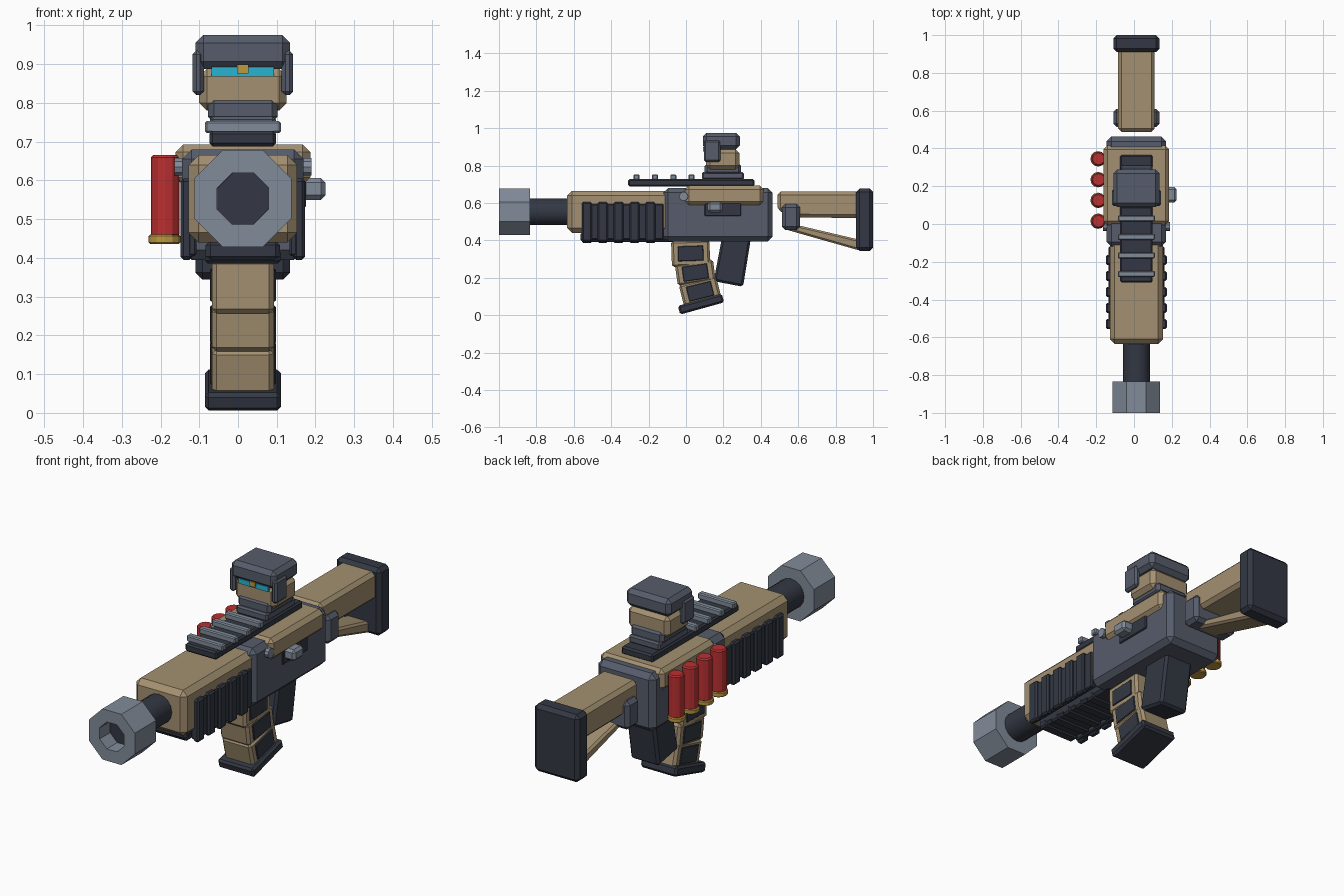
import bpy, bmesh, math
from mathutils import Matrix, Vector

if "Cube" in bpy.data.objects:
    bpy.data.objects.remove(bpy.data.objects["Cube"])

CX = 0.0125  # centre line of the body


def material(name, rgb):
    m = bpy.data.materials.new(name)
    m.diffuse_color = (*rgb, 1)
    m.use_nodes = True
    m.node_tree.nodes["Principled BSDF"].inputs["Base Color"].default_value = m.diffuse_color
    return m


TAN = material("tan", (0.37, 0.28, 0.165))
GREY = material("slate grey", (0.092, 0.107, 0.145))
DARK = material("dark slate", (0.033, 0.039, 0.056))
LIGHT = material("light steel", (0.22, 0.26, 0.32))
RED = material("red", (0.5, 0.03, 0.032))
GOLD = material("gold", (0.52, 0.32, 0.05))
TEAL = material("teal", (0.02, 0.46, 0.64))


def finish(bm, name, mat, bevel=0.0):
    if bevel:
        bmesh.ops.bevel(bm, geom=bm.edges[:], offset=bevel, segments=1,
                        affect='EDGES', clamp_overlap=True)
    bmesh.ops.recalc_face_normals(bm, faces=bm.faces[:])
    me = bpy.data.meshes.new(name)
    bm.to_mesh(me)
    bm.free()
    me.materials.append(mat)
    ob = bpy.data.objects.new(name, me)
    bpy.context.collection.objects.link(ob)
    return ob


def box(name, mat, x, y, z, bevel=0.0, tilt=0.0):
    """Chamfered box from its ranges, tilted about x around its centre."""
    bm = bmesh.new()
    bmesh.ops.create_cube(bm, size=1)
    size = Vector((x[1] - x[0], y[1] - y[0], z[1] - z[0]))
    bmesh.ops.scale(bm, vec=size, verts=bm.verts)
    ob = finish(bm, name, mat, bevel)
    mid = Vector((sum(x) / 2, sum(y) / 2, sum(z) / 2))
    ob.data.transform(Matrix.Translation(mid) @ Matrix.Rotation(math.radians(tilt), 4, 'X'))
    return ob


def mid_box(name, mat, half, y, z, bevel=0.0, tilt=0.0):
    return box(name, mat, (CX - half, CX + half), y, z, bevel, tilt)


def side_profile(name, mat, half, pts, bevel=0.0):
    """Side outline in (y, z) extruded across the centre line."""
    bm = bmesh.new()
    f = bm.faces.new([bm.verts.new((CX - half, *p)) for p in pts])
    r = bmesh.ops.extrude_face_region(bm, geom=[f])
    vs = [v for v in r['geom'] if isinstance(v, bmesh.types.BMVert)]
    bmesh.ops.translate(bm, vec=(2 * half, 0, 0), verts=vs)
    return finish(bm, name, mat, bevel)


def cylinder(name, mat, centre, r, length, axis, sides, bevel=0.0):
    bm = bmesh.new()
    bmesh.ops.create_cone(bm, cap_ends=True, segments=sides, radius1=r, radius2=r, depth=length)
    if bevel:
        rims = [e for e in bm.edges if abs(e.verts[0].co.z - e.verts[1].co.z) < 1e-5]
        bmesh.ops.bevel(bm, geom=rims, offset=bevel, segments=1, affect='EDGES')
    ob = finish(bm, name, mat)
    rot = {'X': Matrix.Rotation(math.pi / 2, 4, 'Y'),
           'Y': Matrix.Rotation(math.pi / 2, 4, 'X'), 'Z': Matrix()}[axis]
    ob.data.transform(Matrix.Translation(centre) @ rot)
    return ob


# Barrel and hollow octagonal muzzle
BZ = 0.553
barrel = cylinder("barrel", DARK, (CX, -0.75, BZ), 0.072, 0.34, 'Y', 16)
bpy.context.view_layer.objects.active = barrel
barrel.select_set(True)
bpy.ops.object.shade_smooth_by_angle()
bm = bmesh.new()
rings = []
outer = 0.125 / math.cos(math.pi / 8)
for r, y in ((outer, -1.0), (outer, -0.835), (0.07, -0.835), (0.072, -1.0)):
    rings.append([bm.verts.new((CX + r * math.cos(a), y, BZ + r * math.sin(a)))
                  for a in [math.pi / 8 + i * math.pi / 4 for i in range(8)]])
for k in range(4):
    a, b = rings[k], rings[(k + 1) % 4]
    for i in range(8):
        j = (i + 1) % 8
        bm.faces.new((a[i], a[j], b[j], b[i]))
finish(bm, "muzzle", LIGHT)

# Handguard with ribbed side plates and lower plate
mid_box("handguard", TAN, 0.14, (-0.635, -0.08), (0.44, 0.665), 0.025)
mid_box("lower_guard", DARK, 0.096, (-0.565, -0.06), (0.392, 0.445), 0.012)
for s, tag in ((-1, "left"), (1, "right")):
    xs = sorted((CX + s * 0.12, CX + s * 0.148))
    box("guard_plate_" + tag, DARK, xs, (-0.555, -0.12), (0.405, 0.595), 0.005)
    xr = sorted((CX + s * 0.13, CX + s * 0.161))
    for i in range(5):
        y = -0.53 + i * 0.085
        box(f"guard_rib_{tag}_{i}", DARK, xr, (y - 0.027, y + 0.027), (0.395, 0.605), 0.008)
for i in range(5):
    y = -0.53 + i * 0.085
    mid_box(f"lower_rib_{i}", DARK, 0.098, (y - 0.027, y + 0.027), (0.385, 0.42), 0.008)

# Receiver, top cover, pins, ejection port and bolt handle
mid_box("receiver", GREY, 0.157, (-0.12, 0.463), (0.395, 0.68), 0.025)
mid_box("top_cover", TAN, 0.174, (-0.005, 0.415), (0.587, 0.693), 0.02)
for s in (-1, 1):
    cylinder("pin", LIGHT, (CX + s * 0.162, -0.013, 0.635), 0.024, 0.03, 'X', 10)
box("ejection_port", DARK, (0.15, 0.176), (0.10, 0.295), (0.53, 0.60), 0.004)
box("bolt_handle", LIGHT, (0.16, 0.226), (0.115, 0.195), (0.55, 0.606), 0.012)

# Top rail with cross ribs
mid_box("rail", DARK, 0.086, (-0.31, 0.365), (0.688, 0.728), 0.008)
for i in range(4):
    y = -0.264 + i * 0.098
    mid_box(f"rail_rib_{i}", LIGHT, 0.098, (y - 0.016, y + 0.016), (0.722, 0.753), 0.005)

# Bust-shaped sight: collar, head, cap, ear guards, visor
mid_box("sight_foot", GREY, 0.085, (0.085, 0.31), (0.725, 0.765), 0.008)
mid_box("sight_collar", GREY, 0.09, (0.10, 0.295), (0.75, 0.813), 0.015)
mid_box("sight_head", TAN, 0.113, (0.108, 0.285), (0.78, 0.888), 0.02)
mid_box("sight_cap", GREY, 0.122, (0.09, 0.288), (0.887, 0.975), 0.02)
mid_box("visor", TEAL, 0.081, (0.1, 0.115), (0.868, 0.893))
mid_box("visor_stud", GOLD, 0.015, (0.092, 0.112), (0.876, 0.899))
for s in (-1, 1):
    xs = sorted((CX + s * 0.10, CX + s * 0.13))
    box("ear_guard", GREY, xs, (0.095, 0.185), (0.82, 0.935), 0.01)

# Curved magazine: three stepped segments with side panels and a foot
segments = ((0.025, 0.33, 0.205, 0.14, 2), (0.05, 0.228, 0.205, 0.115, 8),
            (0.075, 0.128, 0.205, 0.12, 14))
for i, (y, z, w, h, tilt) in enumerate(segments):
    mid_box(f"magazine_segment_{i}", TAN, 0.08, (y - w / 2, y + w / 2),
            (z - h / 2, z + h / 2), 0.012, tilt)
    mid_box(f"magazine_panel_{i}", DARK, 0.085, (y - 0.068, y + 0.068),
            (z - 0.04, z + 0.04), 0.003, tilt)
mid_box("magazine_foot", DARK, 0.098, (-0.042, 0.202), (0.035, 0.083), 0.01, 15.5)

# Rear grip
side_profile("rear_grip", DARK, 0.078,
             [(0.195, 0.43), (0.35, 0.43), (0.305, 0.152), (0.148, 0.182)], 0.012)

# Stock: tube, lower strut, clamp, butt pad
side_profile("stock_tube", TAN, 0.097,
             [(0.488, 0.66), (0.93, 0.66), (0.93, 0.52), (0.6, 0.522), (0.488, 0.56)], 0.018)
side_profile("stock_strut", TAN, 0.06,
             [(0.52, 0.462), (0.56, 0.49), (0.93, 0.403), (0.93, 0.345)], 0.01)
mid_box("stock_clamp", GREY, 0.122, (0.513, 0.61), (0.455, 0.595), 0.018)
mid_box("butt_pad", DARK, 0.122, (0.91, 1.0), (0.344, 0.677), 0.018)

# Four spare shells on the left side
for i in range(4):
    y = 0.015 + i * 0.11
    cylinder(f"shell_{i}", RED, (-0.188, y, 0.56), 0.037, 0.21, 'Z', 12, 0.006)
    cylinder(f"shell_base_{i}", GOLD, (-0.19, y, 0.448), 0.041, 0.024, 'Z', 12, 0.004)
